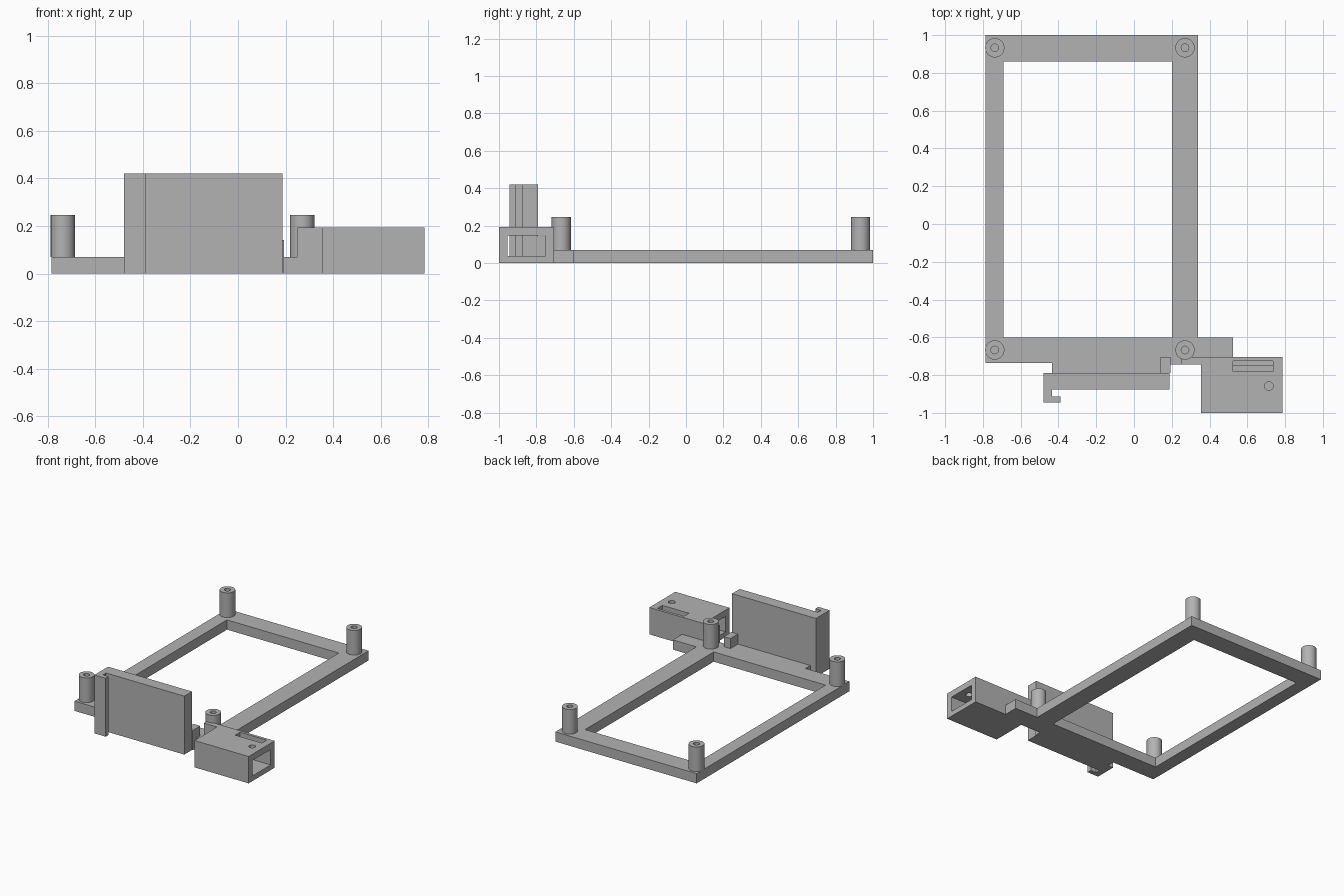
import bpy
import bmesh
import math

cube = bpy.data.objects.get("Cube")
if cube:
    bpy.data.objects.remove(cube, do_unlink=True)

grey = bpy.data.materials.new("plain grey")
grey.use_nodes = True
colour = (0.45, 0.45, 0.45, 1)
grey.diffuse_color = colour
grey.node_tree.nodes["Principled BSDF"].inputs["Base Color"].default_value = colour


def finish(name, bm):
    bmesh.ops.recalc_face_normals(bm, faces=bm.faces)
    mesh = bpy.data.meshes.new(name)
    bm.to_mesh(mesh)
    bm.free()
    mesh.materials.append(grey)
    obj = bpy.data.objects.new(name, mesh)
    bpy.context.collection.objects.link(obj)
    return obj


def prism(name, outline, z0, z1):
    """Extrude a plan outline from z0 to z1."""
    bm = bmesh.new()
    face = bm.faces.new([bm.verts.new((x, y, z0)) for x, y in outline])
    result = bmesh.ops.extrude_face_region(bm, geom=[face])
    top = [v for v in result["geom"] if isinstance(v, bmesh.types.BMVert)]
    bmesh.ops.translate(bm, verts=top, vec=(0, 0, z1 - z0))
    return finish(name, bm)


def box(name, x0, x1, y0, y1, z0, z1):
    return prism(name, [(x0, y0), (x1, y0), (x1, y1), (x0, y1)], z0, z1)


def cylinder(name, x, y, radius, z0, z1, sides=48):
    ring = [math.tau * i / sides for i in range(sides)]
    return prism(name, [(x + radius * math.cos(a), y + radius * math.sin(a))
                        for a in ring], z0, z1)


def cut(target, cutter):
    """Subtract the cutter and remove it."""
    cutter.hide_render = True
    mod = target.modifiers.new("cut", "BOOLEAN")
    mod.operation = "DIFFERENCE"
    mod.solver = "EXACT"
    mod.object = cutter
    bpy.context.view_layer.objects.active = target
    bpy.ops.object.modifier_apply(modifier=mod.name)
    bpy.data.objects.remove(cutter, do_unlink=True)


def smooth(obj):
    bpy.ops.object.select_all(action="DESELECT")
    obj.select_set(True)
    bpy.context.view_layer.objects.active = obj
    bpy.ops.object.shade_smooth_by_angle(angle=math.radians(30))


# Base frame with its front tabs and open middle
BASE_TOP = 0.07
frame = prism("base_frame", [
    (-0.785, 1), (-0.785, -0.735), (-0.435, -0.735), (-0.435, -0.79),
    (0.193, -0.79), (0.193, -0.745), (0.355, -0.745), (0.355, -0.705),
    (0.525, -0.705), (0.525, -0.6), (0.338, -0.6), (0.338, 1)], 0, BASE_TOP)
cut(frame, box("opening_cutter", -0.69, 0.2, -0.6, 0.86, -0.1, 0.2))

# Four hollow standoffs
for side, x in (("right", -0.737), ("left", 0.27)):
    for end, y in (("front", -0.667), ("back", 0.933)):
        post = cylinder(f"{end}_{side}_standoff", x, y, 0.051, BASE_TOP, 0.247)
        cut(post, cylinder("bore_cutter", x, y, 0.02, 0.08, 0.3))
        smooth(post)

# Upright plate with a hooked end
prism("upright_plate", [
    (-0.48, -0.79), (-0.48, -0.945), (-0.39, -0.945), (-0.39, -0.912),
    (-0.435, -0.912), (-0.435, -0.877), (0.187, -0.877), (0.187, -0.79)], 0, 0.42)

# Small block bracing the plate
box("plate_brace", 0.14, 0.193, -0.79, -0.705, BASE_TOP, 0.142)

# Housing with a tunnel from side to side, a top slot and a round hole
housing = box("housing", 0.355, 0.785, -1, -0.705, 0, 0.193)
cut(housing, box("tunnel_cutter", 0.2, 0.9, -0.955, -0.75, 0.037, 0.147))
cut(housing, box("slot_cutter", 0.523, 0.735, -0.78, -0.725, 0.12, 0.3))
cut(housing, cylinder("hole_cutter", 0.714, -0.858, 0.023, 0.1, 0.3, 32))
smooth(housing)

# Arm joining the housing to the frame
box("housing_arm", 0.25, 0.355, -0.745, -0.705, BASE_TOP, 0.193)
